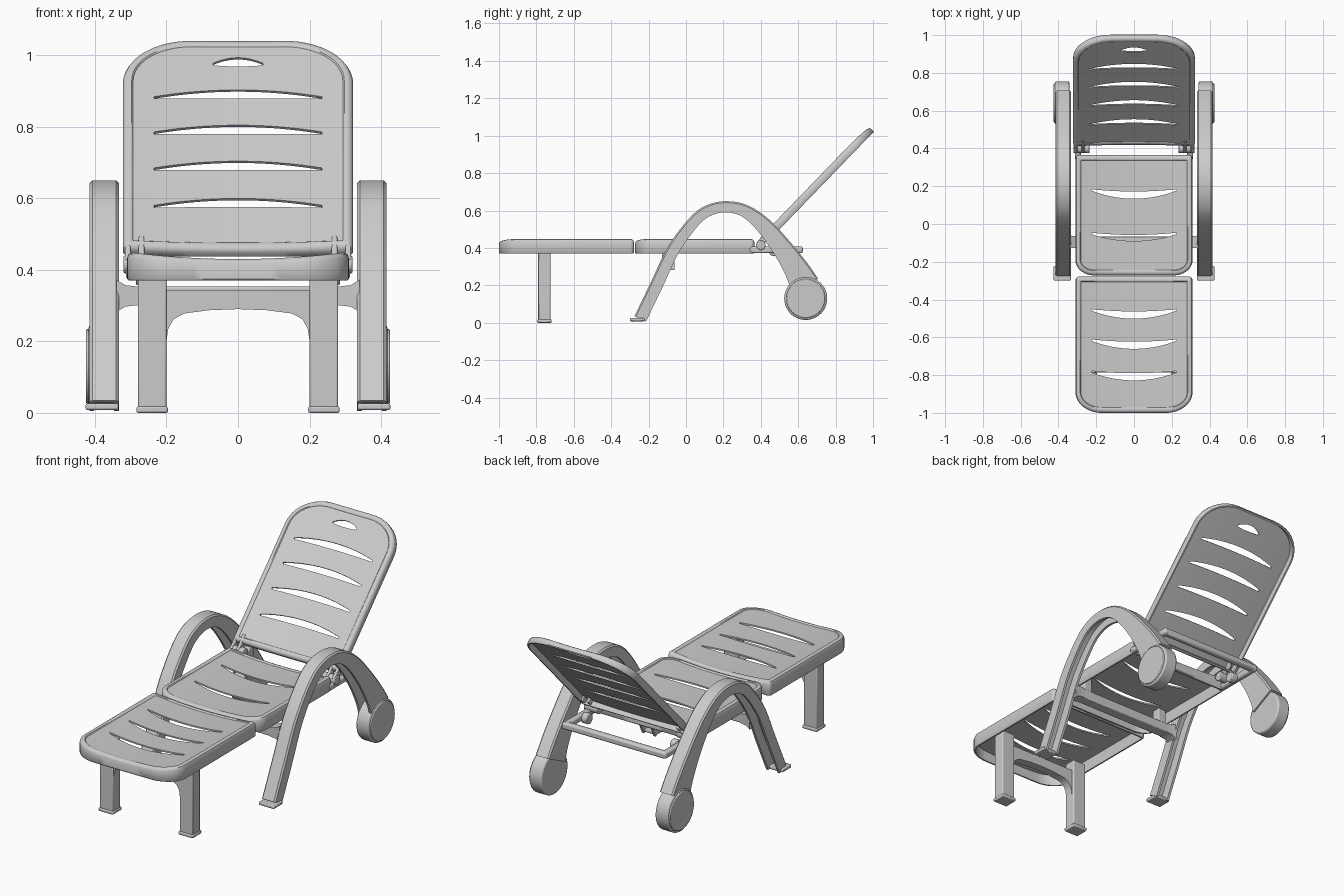
import bpy, bmesh, math
from mathutils import Vector, Matrix

if "Cube" in bpy.data.objects:
    bpy.data.objects.remove(bpy.data.objects["Cube"])

# One plastic colour
plastic = bpy.data.materials.new("light_grey_plastic")
plastic.use_nodes = True
GREY = (0.6, 0.6, 0.6, 1)
plastic.diffuse_color = GREY
plastic.node_tree.nodes["Principled BSDF"].inputs["Base Color"].default_value = GREY


def finish(name, bm, bevel=0.0, matrix=None):
    bmesh.ops.recalc_face_normals(bm, faces=bm.faces)
    mesh = bpy.data.meshes.new(name)
    bm.to_mesh(mesh)
    bm.free()
    mesh.materials.append(plastic)
    ob = bpy.data.objects.new(name, mesh)
    bpy.context.collection.objects.link(ob)
    if matrix:
        ob.matrix_world = matrix
    if bevel:
        mod = ob.modifiers.new("soft_edges", 'BEVEL')
        mod.width, mod.segments = bevel, 2
    bpy.ops.object.select_all(action='DESELECT')
    ob.select_set(True)
    bpy.context.view_layer.objects.active = ob
    bpy.ops.object.shade_smooth_by_angle(angle=math.radians(40))
    return ob


def box(name, lo, hi, bevel=0.005):
    bm = bmesh.new()
    lo, hi = Vector(lo), Vector(hi)
    bmesh.ops.create_cube(bm, size=1, matrix=Matrix.Translation((lo + hi) / 2)
                          @ Matrix.Diagonal((hi - lo).to_4d()))
    return finish(name, bm, bevel)


def disc(name, x0, x1, y, z, radius, bevel=0.004):
    bm = bmesh.new()
    place = Matrix.Translation(((x0 + x1) / 2, y, z)) @ Matrix.Rotation(math.pi / 2, 4, 'Y')
    bmesh.ops.create_cone(bm, cap_ends=True, segments=48, radius1=radius, radius2=radius,
                          depth=abs(x1 - x0), matrix=place)
    ob = finish(name, bm, bevel)
    if bevel:
        ob.modifiers["soft_edges"].limit_method = 'ANGLE'
    return ob


def loft(name, rings, closed=False, matrix=None, bevel=0.0, shape=None):
    """Skin a list of equal closed rings; cap the ends, or join them when closed."""
    bm = bmesh.new()
    rows = [[bm.verts.new(p) for p in ring] for ring in rings]
    n = len(rows[0])
    for a, b in zip(rows, rows[1:] + (rows[:1] if closed else [])):
        for i in range(n):
            j = (i + 1) % n
            bm.faces.new((a[i], a[j], b[j], b[i]))
    if not closed:
        bm.faces.new(rows[0])
        bm.faces.new(rows[-1])
    if shape:
        shape(bm)
    return finish(name, bm, bevel, matrix)


def outline(half, y0, y1, front, back, inset):
    """Rounded rectangle with elliptical corners, counter-clockwise."""
    pts = []
    for sx, sy, (rx, ry) in ((1, -1, front), (1, 1, back), (-1, 1, back), (-1, -1, front)):
        cx = sx * (half - rx)
        cy = y0 + ry if sy < 0 else y1 - ry
        ax, ay = max(rx - inset, 0.002), max(ry - inset, 0.002)
        ox, oy = min(rx - inset - 0.002, 0), min(ry - inset - 0.002, 0)
        start = {(1, -1): -90, (1, 1): 0, (-1, 1): 90, (-1, -1): 180}[sx, sy]
        for k in range(13):
            t = math.radians(start + 7.5 * k)
            pts.append((cx + sx * ox + ax * math.cos(t), cy + sy * oy + ay * math.sin(t)))
    return pts


def slot(y, half, upper, lower):
    """Crescent opening; upper and lower are the bows of its two edges."""
    ts = [k / 10 - 1 for k in range(21)]
    top = [(t * half, y + 0.004 + upper * (1 - t * t)) for t in ts]
    low = [(t * half, y - 0.004 + lower * (1 - t * t)) for t in reversed(ts)]
    return top + low


def panel(name, half, y0, y1, top, depth, front, back, slots, dip, matrix=None):
    bottom = top - depth

    def sag(bm):
        # Cut into strips across the width, then sink the middle
        for k in range(-9, 10):
            bmesh.ops.bisect_plane(bm, geom=bm.verts[:] + bm.edges[:] + bm.faces[:],
                                   plane_co=(k * half / 10, 0, 0), plane_no=(1, 0, 0))
        for v in bm.verts:
            v.co.z -= dip * (1 - (v.co.x / half) ** 2) * (v.co.z - bottom) / depth

    # Rolled rim with a hanging skirt
    section = [(0.032, -0.014), (0.03, -0.005), (0.025, 0), (0.014, 0), (0.005, -0.005),
               (0, -0.016), (0, 0.006 - depth), (0.004, -depth), (0.012, -depth), (0.014, -0.014)]
    rings = [[(x, y, top + z) for x, y in outline(half, y0, y1, front, back, i)]
             for i, z in section]
    loft(name + "_rim", rings, True, matrix, shape=sag)

    # Slotted sheet inside the rim
    curve = bpy.data.curves.new(name + "_sheet_outline", 'CURVE')
    curve.dimensions, curve.fill_mode, curve.extrude = '2D', 'BOTH', 0.005
    for pts in [outline(half, y0, y1, front, back, 0.028)] + [slot(*s) for s in slots]:
        spline = curve.splines.new('POLY')
        spline.points.add(len(pts) - 1)
        for p, (x, y) in zip(spline.points, pts):
            p.co = (x, y, 0, 1)
        spline.use_cyclic_u = True
    temp = bpy.data.objects.new(name + "_sheet_outline", curve)
    bpy.context.collection.objects.link(temp)
    bm = bmesh.new()
    bm.from_mesh(temp.to_mesh())
    bpy.data.objects.remove(temp)
    bmesh.ops.remove_doubles(bm, verts=bm.verts, dist=0.0002)
    bmesh.ops.translate(bm, verts=bm.verts, vec=(0, 0, top - 0.009))
    sag(bm)
    finish(name + "_sheet", bm, matrix=matrix)


# Foot rest, seat and reclined back
SQUARE = (0.02, 0.02)
panel("foot_rest", 0.31, -1.0, -0.278, 0.45, 0.08, (0.14, 0.11), SQUARE,
      [(y, 0.225, -0.012, -0.042) for y in (-0.455, -0.615, -0.782)], 0.02)
panel("seat", 0.31, -0.272, 0.365, 0.45, 0.08, (0.1, 0.08), SQUARE,
      [(0.18, 0.225, -0.012, -0.042), (-0.05, 0.225, -0.012, -0.036)], 0.02)
recline = Matrix.Translation((0, 0.38, 0.44)) @ Matrix.Rotation(math.radians(46), 4, 'X')
panel("backrest", 0.322, 0.035, 0.853, 0, 0.045, SQUARE, (0.2, 0.17),
      [(s, 0.235, 0.032, 0.006) for s in (0.2, 0.345, 0.485, 0.622)]
      + [(0.757, 0.07, 0.022, -0.004)], 0.012, recline)


def arm_path(points, steps=6):
    """Smooth curve through (y, z, half thickness) stations."""
    p = [Vector(q) for q in points]
    p = [2 * p[0] - p[1]] + p + [2 * p[-1] - p[-2]]
    out = []
    for a, b, c, d in zip(p, p[1:], p[2:], p[3:]):
        for k in range(steps):
            t = k / steps
            out.append(0.5 * (2 * b + (c - a) * t + (2 * a - 5 * b + 4 * c - d) * t * t
                              + (3 * b - a - 3 * c + d) * t ** 3))
    return out + [p[-2]]


stations = arm_path([(-0.245, 0.02, 0.034), (-0.155, 0.207, 0.034), (-0.065, 0.395, 0.033),
                     (0.045, 0.543, 0.031), (0.125, 0.602, 0.03), (0.22, 0.62, 0.03),
                     (0.32, 0.595, 0.034), (0.42, 0.515, 0.044), (0.525, 0.385, 0.055),
                     (0.597, 0.275, 0.068), (0.635, 0.2, 0.08)])

for side, label in ((1, "left"), (-1, "right")):
    # Arm: hollow channel open on its underside
    rings = []
    for i, c in enumerate(stations):
        d = stations[min(i + 1, len(stations) - 1)] - stations[max(i - 1, 0)]
        n = Vector((-d.y, d.x)).normalized()
        h = c.z
        section = [(0.333, -h), (0.333, h - 0.008), (0.341, h), (0.407, h), (0.415, h - 0.008),
                   (0.415, -h), (0.402, -h), (0.402, h - 0.016), (0.346, h - 0.016), (0.346, -h)]
        rings.append([(side * x, c.x + n.x * o, c.y + n.y * o) for x, o in section])
    loft(label + "_arm", rings)
    box(label + "_arm_foot", (side * 0.38 - 0.046, -0.3, 0.008),
        (side * 0.38 + 0.046, -0.222, 0.026))

    # Wheel with a raised cover
    disc(label + "_wheel", side * 0.342, side * 0.418, 0.64, 0.13, 0.115, 0.008)
    disc(label + "_wheel_cover", side * 0.41, side * 0.425, 0.64, 0.13, 0.104)

    # Front leg
    box(label + "_front_leg", (side * 0.24 - 0.04, -0.79, 0.01), (side * 0.24 + 0.04, -0.725, 0.4))
    box(label + "_front_foot", (side * 0.24 - 0.044, -0.796, 0), (side * 0.24 + 0.044, -0.718, 0.018))

    # Rear rail, hinge and seat mounts
    box(label + "_rail", (side * 0.297 - 0.016, 0.34, 0.372), (side * 0.297 + 0.016, 0.625, 0.408), 0.01)
    disc(label + "_hinge_pin", side * 0.235, side * 0.32, 0.4, 0.415, 0.025)
    for x in (0.27, 0.308):
        bm = bmesh.new()
        bmesh.ops.create_cube(bm, size=1, matrix=Matrix.Translation((side * x, 0.035, -0.022))
                              @ Matrix.Diagonal((0.016, 0.09, 0.036, 1)))
        finish(label + "_hinge_lug", bm, 0.004, recline)
    disc(label + "_rail_knob", side * 0.25, side * 0.285, 0.47, 0.385, 0.028)
    box(label + "_seat_mount", (side * 0.25 - 0.025, -0.12, 0.34), (side * 0.25 + 0.025, -0.07, 0.43))
    # Flared joint between cross beam and arm
    loft(label + "_beam_flare", [[(side * x, y, z) for y, z in (
        (-0.095 - w, 0.327 - h), (-0.095 + w, 0.327 - h), (-0.095 + w, 0.327 + h), (-0.095 - w, 0.327 + h))]
        for x, w, h in ((0.28, 0.03, 0.026), (0.315, 0.031, 0.03), (0.34, 0.034, 0.045))])

# Cross beams
box("seat_cross_beam", (-0.3, -0.125, 0.301), (0.3, -0.065, 0.353))
box("rear_cross_bar", (-0.3, 0.59, 0.372), (0.3, 0.625, 0.408), 0.01)

# Arched apron between the front legs
arch = [(0.2, 0.2), (0.195, 0.235), (0.18, 0.262), (0.15, 0.278), (0.08, 0.287), (0, 0.29)]
low = arch + [(-x, z) for x, z in reversed(arch[:-1])]
profile = [(0.21, 0.2)] + low + [(-0.21, 0.2), (-0.21, 0.342), (0.21, 0.342)]
loft("front_apron", [[(x, y, z) for x, z in profile] for y in (-0.785, -0.74)])
